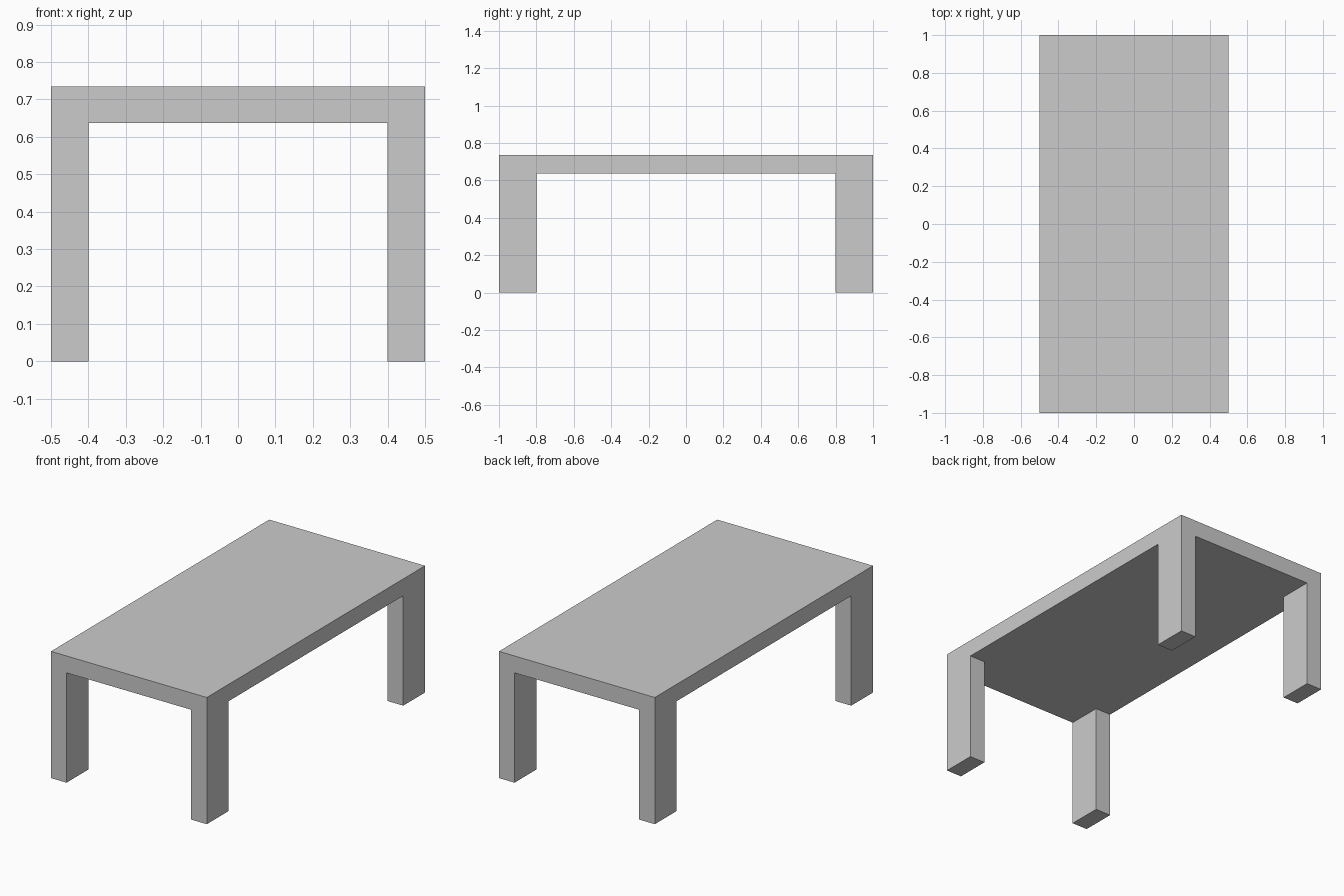
import bpy
import bmesh
import math

cube = bpy.data.objects.get("Cube")
if cube:
    bpy.data.objects.remove(cube, do_unlink=True)

HALF_X, HALF_Y = 0.5, 1.0
LEG_X, LEG_Y = 0.1, 0.2
UNDERSIDE, TOP = 0.637, 0.735


def make_material(name, colour):
    mat = bpy.data.materials.new(name)
    mat.use_nodes = True
    mat.diffuse_color = colour
    mat.node_tree.nodes["Principled BSDF"].inputs["Base Color"].default_value = colour
    return mat


bm = bmesh.new()

# Underside of the top, split into a 3 x 3 grid with leg-sized corners
xs = (-HALF_X, LEG_X - HALF_X, HALF_X - LEG_X, HALF_X)
ys = (-HALF_Y, LEG_Y - HALF_Y, HALF_Y - LEG_Y, HALF_Y)
rows = [[bm.verts.new((x, y, UNDERSIDE)) for x in xs] for y in ys]
under = {}
for j in range(3):
    for i in range(3):
        under[i, j] = bm.faces.new((rows[j][i], rows[j + 1][i],
                                    rows[j + 1][i + 1], rows[j][i + 1]))

# Table top: a slab raised from the underside
slab = bmesh.ops.extrude_face_region(bm, geom=list(under.values()), use_keep_orig=True)
for v in slab["geom"]:
    if isinstance(v, bmesh.types.BMVert):
        v.co.z = TOP

# Legs: the four corners drawn down to the floor
for i in (0, 2):
    for j in (0, 2):
        leg = bmesh.ops.extrude_discrete_faces(bm, faces=[under[i, j]])
        for v in leg["faces"][0].verts:
            v.co.z = 0

# Merge flush faces so that the legs run into the top without seams
bmesh.ops.remove_doubles(bm, verts=bm.verts, dist=0.0001)
bmesh.ops.recalc_face_normals(bm, faces=bm.faces)
bmesh.ops.dissolve_limit(bm, angle_limit=math.radians(1),
                         verts=bm.verts, edges=bm.edges)

mesh = bpy.data.meshes.new("table")
bm.to_mesh(mesh)
bm.free()
mesh.materials.append(make_material("plain grey", (0.6, 0.6, 0.6, 1)))
table = bpy.data.objects.new("table", mesh)
bpy.context.collection.objects.link(table)
